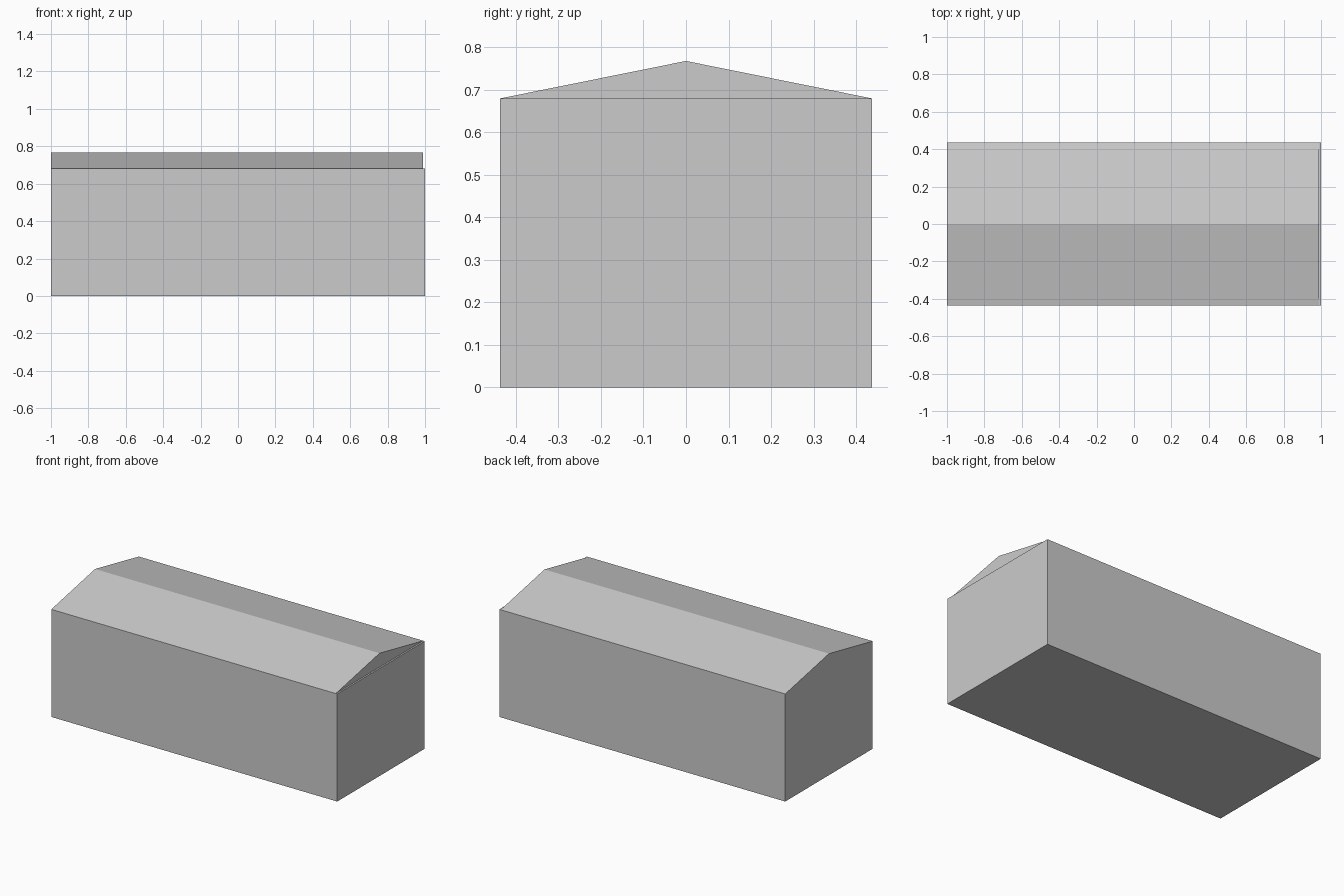
import bpy

if "Cube" in bpy.data.objects:
    bpy.data.objects.remove(bpy.data.objects["Cube"])

HALF_WIDTH, EAVE, RIDGE = 0.437, 0.68, 0.768


def extrude_profile(name, profile, x0, x1):
    """Extrude a counter-clockwise (y, z) profile along x into a closed solid."""
    n = len(profile)
    verts = [(x, y, z) for x in (x0, x1) for y, z in profile]
    faces = [tuple(reversed(range(n))), tuple(range(n, 2 * n))]
    faces += [(i, (i + 1) % n, (i + 1) % n + n, i + n) for i in range(n)]
    mesh = bpy.data.meshes.new(name)
    mesh.from_pydata(verts, [], faces)
    obj = bpy.data.objects.new(name, mesh)
    bpy.context.collection.objects.link(obj)
    return obj


# Rectangular walls block
extrude_profile("walls", [(-HALF_WIDTH, 0), (HALF_WIDTH, 0),
                          (HALF_WIDTH, EAVE), (-HALF_WIDTH, EAVE)], -1, 1)

# Low gable roof, flush on the left end and slightly set back on the right
extrude_profile("gable_roof", [(-HALF_WIDTH, EAVE), (HALF_WIDTH, EAVE),
                               (0, RIDGE)], -1, 0.99)
